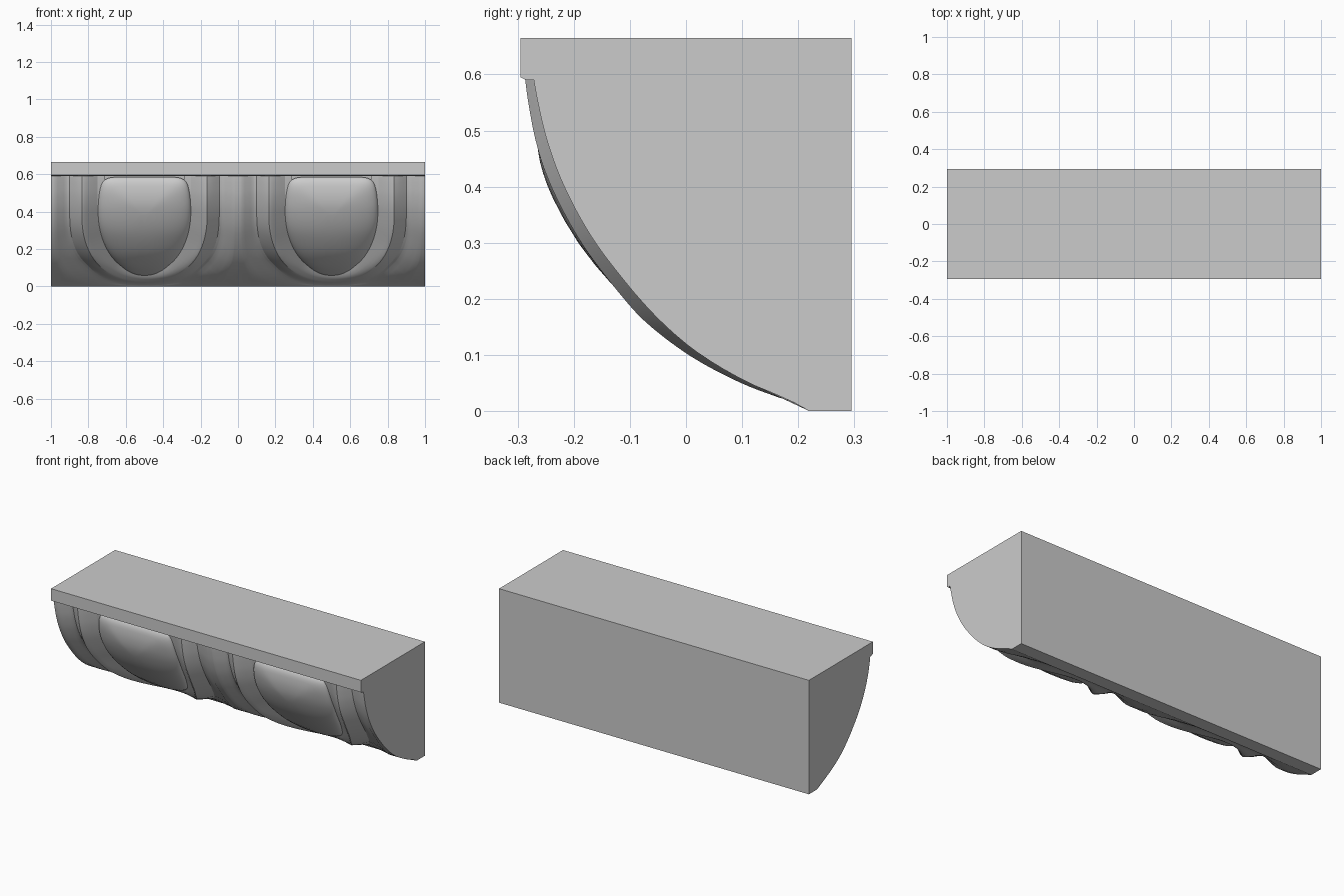
import bpy, math

if "Cube" in bpy.data.objects:
    bpy.data.objects.remove(bpy.data.objects["Cube"])

# Base curve of the moulding: (z, y)
CURVE = [(0, .22), (.02, .183), (.05, .113), (.085, .05), (.12, .0), (.17, -.055),
         (.23, -.108), (.31, -.168), (.4, -.217), (.48, -.247), (.55, -.264), (.6, -.273)]
TOP, ZC = .595, .39


def base_y(z):
    z = min(max(z, 0), .6)
    i = 0
    while i < len(CURVE) - 2 and z > CURVE[i + 1][0]:
        i += 1

    def slope(k):
        a, b = CURVE[max(k - 1, 0)], CURVE[min(k + 1, len(CURVE) - 1)]
        return (b[1] - a[1]) / (b[0] - a[0])
    (z0, y0), (z1, y1) = CURVE[i], CURVE[i + 1]
    h = z1 - z0
    t = (z - z0) / h
    return ((2*t**3 - 3*t*t + 1) * y0 + (t**3 - 2*t*t + t) * h * slope(i)
            + (3*t*t - 2*t**3) * y1 + (t**3 - t*t) * h * slope(i + 1))


def on_curve(x, z, d):
    """Place a front-view point on the curved face, raised by d."""
    s = (base_y(min(z + .004, .6)) - base_y(max(z - .004, 0))) / (min(z + .004, .6) - max(z - .004, 0))
    n = math.hypot(1, s)
    d *= min(1, z / (.18 if d > 0 else .09))
    if d > 0 and z > .45:
        d *= 1 - .3 * (z - .45) / .15
    return (x, base_y(z) - d / n, max(0, min(TOP + .01, z + d * s / n)))


def make(name, verts, faces, smooth=None):
    me = bpy.data.meshes.new(name)
    me.from_pydata(verts, [], faces)
    ob = bpy.data.objects.new(name, me)
    bpy.context.collection.objects.link(ob)
    bpy.ops.object.select_all(action='DESELECT')
    ob.select_set(True)
    bpy.context.view_layer.objects.active = ob
    bpy.ops.object.mode_set(mode='EDIT')
    bpy.ops.mesh.select_all(action='SELECT')
    bpy.ops.mesh.normals_make_consistent(inside=False)
    bpy.ops.object.mode_set(mode='OBJECT')
    if smooth:
        bpy.ops.object.shade_smooth_by_angle(angle=math.radians(smooth))
    return ob


def prism(name, prof, x0, x1):
    n = len(prof)
    verts = [(x, y, z) for x in (x0, x1) for y, z in prof]
    faces = [tuple(range(n)), tuple(range(n, 2 * n))]
    faces += [(i, (i + 1) % n, n + (i + 1) % n, n + i) for i in range(n)]
    return make(name, verts, faces)


def section(d):
    pts = [on_curve(0, TOP * i / 40, d)[1:] for i in range(41)]
    return [(.295, 0)] + pts + [(pts[-1][0], .6), (.295, .6)]


# Solid core, end faces and the square top fillet
prism("core", section(-.055), -1, 1)
for side in (-1, 1):
    prism("end_face", section(0), side, side * .997)
prism("top_fillet", [(-.295, .595), (-.285, .59), (.295, .59), (.295, .665), (-.295, .665)], -1, 1)


def super_pt(a, n):
    c, s = math.cos(a), math.sin(a)
    r = max(abs(c), abs(s)) if n > 30 else (abs(c)**n + abs(s)**n)**(1 / n)
    return c / r, s / r


# U-shaped contours around each egg: half width, bottom z, squareness, height
# (cove, sharp rim, valley, dart)
RINGS = [(.21, .09, 2.1, -.034), (.25, .05, 2.1, -.03), (.325, .030, 2.2, .018),
         (.335, .027, 2.2, .021), (.40, .006, 2.7, -.03), (.415, .004, 2.8, -.03),
         (.48, .001, 4.5, 0), (.5, 0, 40, 0)]


def u_contour(w, zb, n):
    side = [(w, TOP + (ZC - TOP) * i / 14) for i in range(14)]
    arc = []
    for i in range(49):
        c, s = super_pt(-math.pi * i / 48, n)
        arc.append((c * w, ZC + s * (ZC - zb)))
    return side + arc + [(-x, z) for x, z in reversed(side)]


def shell(cx):
    rows = []
    for k in range(len(RINGS) - 1):
        a, b = RINGS[k], RINGS[k + 1]
        ca, cb = u_contour(*a[:3]), u_contour(*b[:3])
        for j in range(4 if k < len(RINGS) - 2 else 5):
            t = j / 4
            rows.append([on_curve(cx + p[0] + (q[0] - p[0]) * t, p[1] + (q[1] - p[1]) * t,
                                  a[3] + (b[3] - a[3]) * t) for p, q in zip(ca, cb)])
    m = len(rows[0])
    faces = [(r*m + i, r*m + i + 1, (r+1)*m + i + 1, (r+1)*m + i)
             for r in range(len(rows) - 1) for i in range(m - 1)]
    make("shell_rim", [v for r in rows for v in r], faces, 25)


# Egg: domed disc with a round bottom and a squarer, slightly tapered top
def egg(cx):
    m, rings = 96, 14
    verts = [on_curve(cx, ZC, .027)]
    for k in range(1, rings + 1):
        phi = math.pi / 2 * k / rings
        for i in range(m):
            a = 2 * math.pi * i / m
            up = math.sin(a) > 0
            c, s = super_pt(a, 9 if up else 2.1)
            r = math.sin(phi)
            taper = 1 - .1 * s * s if up else 1
            verts.append(on_curve(cx + c * r * .248 * taper, ZC + s * r * (.19 if up else .345),
                                  -.03 + .057 * math.cos(phi)))
    faces = [(0, 1 + i, 1 + (i + 1) % m) for i in range(m)]
    for k in range(rings - 1):
        o = 1 + k * m
        faces += [(o + i, o + m + i, o + m + (i + 1) % m, o + (i + 1) % m) for i in range(m)]
    make("egg", verts, faces, 40)


for cx in (-.5, .5):
    shell(cx)
    egg(cx)
